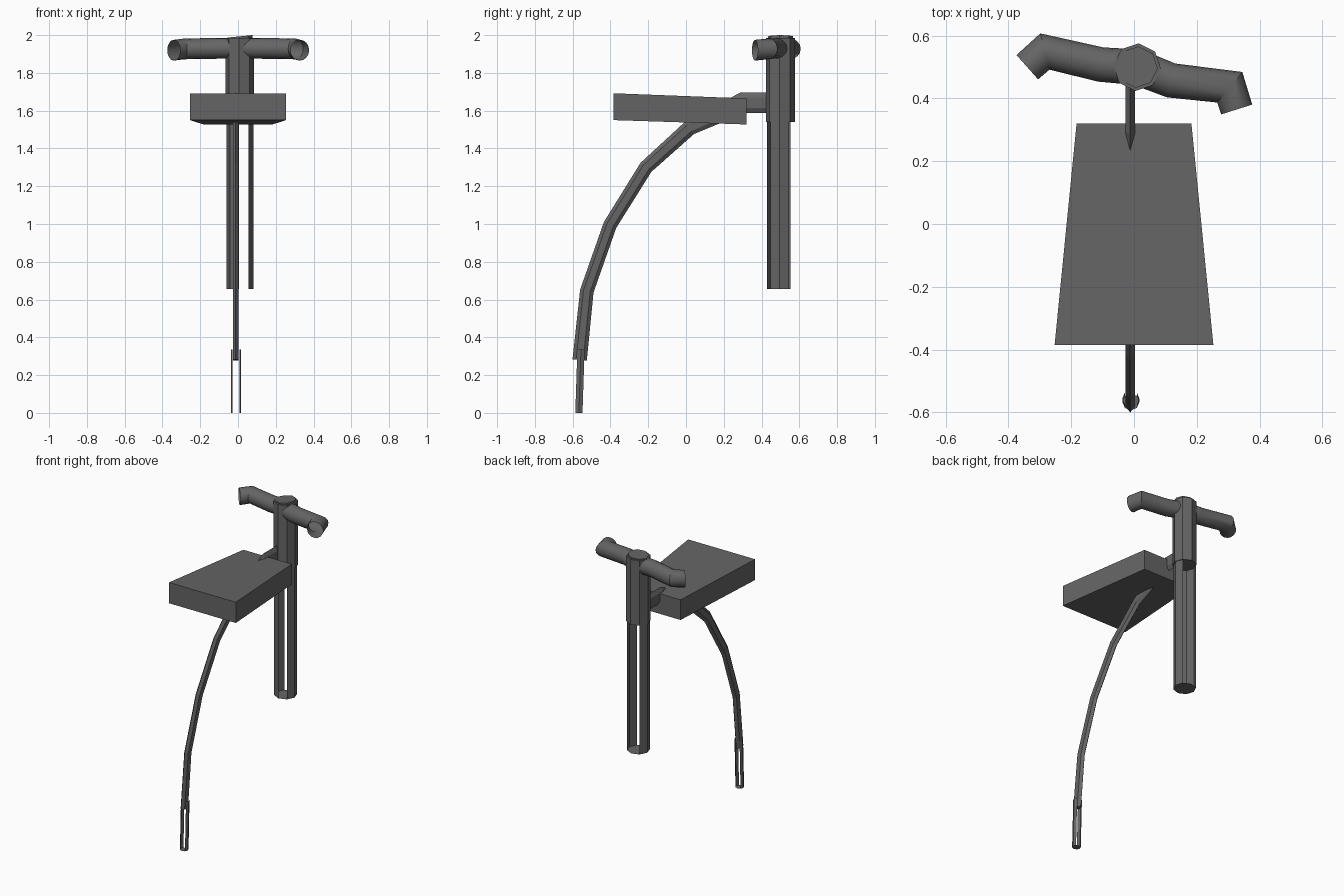
import bpy, bmesh, math
from mathutils import Vector, Matrix

if "Cube" in bpy.data.objects:
    bpy.data.objects.remove(bpy.data.objects["Cube"])

GREY = bpy.data.materials.new("dark_grey")
GREY.diffuse_color = (0.13, 0.13, 0.13, 1)
GREY.use_nodes = True
GREY.node_tree.nodes["Principled BSDF"].inputs["Base Color"].default_value = GREY.diffuse_color


def finish(name, bm, fix=True):
    if fix:
        bmesh.ops.recalc_face_normals(bm, faces=bm.faces)
    me = bpy.data.meshes.new(name)
    bm.to_mesh(me)
    bm.free()
    me.materials.append(GREY)
    ob = bpy.data.objects.new(name, me)
    bpy.context.collection.objects.link(ob)
    return ob


def loft(name, rings, cap_start=True, cap_end=True, skip=()):
    """Skin a list of point rings; skip lists side faces left open."""
    bm = bmesh.new()
    vs = [[bm.verts.new(p) for p in r] for r in rings]
    n = len(vs[0])
    for a, b in zip(vs, vs[1:]):
        for i in range(n):
            if i not in skip:
                j = (i + 1) % n
                bm.faces.new((a[i], a[j], b[j], b[i]))
    if cap_start:
        bm.faces.new(vs[0][::-1])
    if cap_end:
        bm.faces.new(vs[-1])
    return finish(name, bm, not skip)


def ring(x, y, z, r, phase, n=8):
    return [(x + r * math.cos(math.radians(phase + 360 * i / n)),
             y + r * math.sin(math.radians(phase + 360 * i / n)), z) for i in range(n)]


def sweep(path, binormal, half_widths, half_b, n):
    """Mitred rings along a flat path."""
    pts = [Vector(p) for p in path]
    b = Vector(binormal)
    rings = []
    for i, p in enumerate(pts):
        t0 = (p - pts[i - 1]).normalized() if i else (pts[1] - p).normalized()
        t1 = (pts[i + 1] - p).normalized() if i < len(pts) - 1 else t0
        t = (t0 + t1).normalized()
        side = b.cross(t) / max(0.5, t.dot(t0))
        w = half_widths[i]
        rings.append([p + side * w * math.cos(2 * math.pi * k / n)
                      + b * half_b * math.sin(2 * math.pi * k / n) for k in range(n)])
    return rings


# Seat: tapered wedge slab
def seat_end(y, w, z0, z1):
    return [(-w, y, z0), (w, y, z0), (w, y, z1), (-w, y, z1)]


loft("seat", [seat_end(-0.385, 0.253, 1.55, 1.692), seat_end(0.32, 0.183, 1.527, 1.665)])

# Curved frame from the ground tip, under the seat, to the post
frame_path = [(-0.012, -0.563, 0.28), (-0.012, -0.525, 0.645), (-0.012, -0.402, 0.995),
              (-0.012, -0.212, 1.30), (-0.012, 0.02, 1.51), (-0.012, 0.30, 1.642),
              (-0.012, 0.46, 1.642)]
loft("curved_frame", sweep(frame_path, (1, 0, 0),
                           [0.038, 0.036, 0.036, 0.037, 0.04, 0.054, 0.054], 0.017, 6))

# Slotted foot at the bottom of the frame
loft("frame_foot", [ring(-0.01, -0.567, 0, 0.027, 0), ring(-0.01, -0.556, 0.335, 0.027, 0)],
     True, False, skip=(1, 2, 5, 6))

# Steering post: slotted lower tube and solid upper sleeve
loft("lower_post", [ring(0.01, 0.5, 0.657, 0.071, -4), ring(0.01, 0.5, 1.56, 0.071, -4)],
     True, False, skip=(1, 2, 6))
loft("post_sleeve", [ring(0.01, 0.5, 1.54, 0.076, -4), ring(0.01, 0.5, 1.985, 0.076, -4)])

# Slightly tilted lid on the post
loft("post_lid", [ring(0.01, 0.5, 1.975, 0.066, -4),
                  [(x, y, z + 0.1 * (x - 0.076)) for x, y, z in ring(0.01, 0.5, 2.0, 0.066, -4)]])

# Handlebar: bent tube, mirrored half path, turned slightly
half = [(0.125, -0.018), (0.303, 0.0), (0.345, -0.055)]
turn = Matrix.Rotation(math.radians(-11.5), 3, 'Z')
# both grips bend to the rear of the bar on the left and to the front on the right
right = [(0.115, -0.02), (0.302, -0.004), (0.338, -0.069)]
left = [(-0.115, -0.015), (-0.298, -0.01), (-0.343, -0.07)]
bar_path = [turn @ Vector((x, y, 0)) + Vector((0.01, 0.5, z)) for (x, y), z in
            zip(left[::-1] + [(0, 0)] + right, (1.92, 1.927, 1.93, 1.93, 1.93, 1.927, 1.92))]
bar = loft("handlebar", sweep(bar_path, (0, 0, 1), [0.052, 0.053, 0.055, 0.057, 0.055, 0.053, 0.052],
                              0.055, 16), False, False)
bpy.context.view_layer.objects.active = bar
bar.select_set(True)
bpy.ops.object.shade_smooth_by_angle(angle=math.radians(30))
